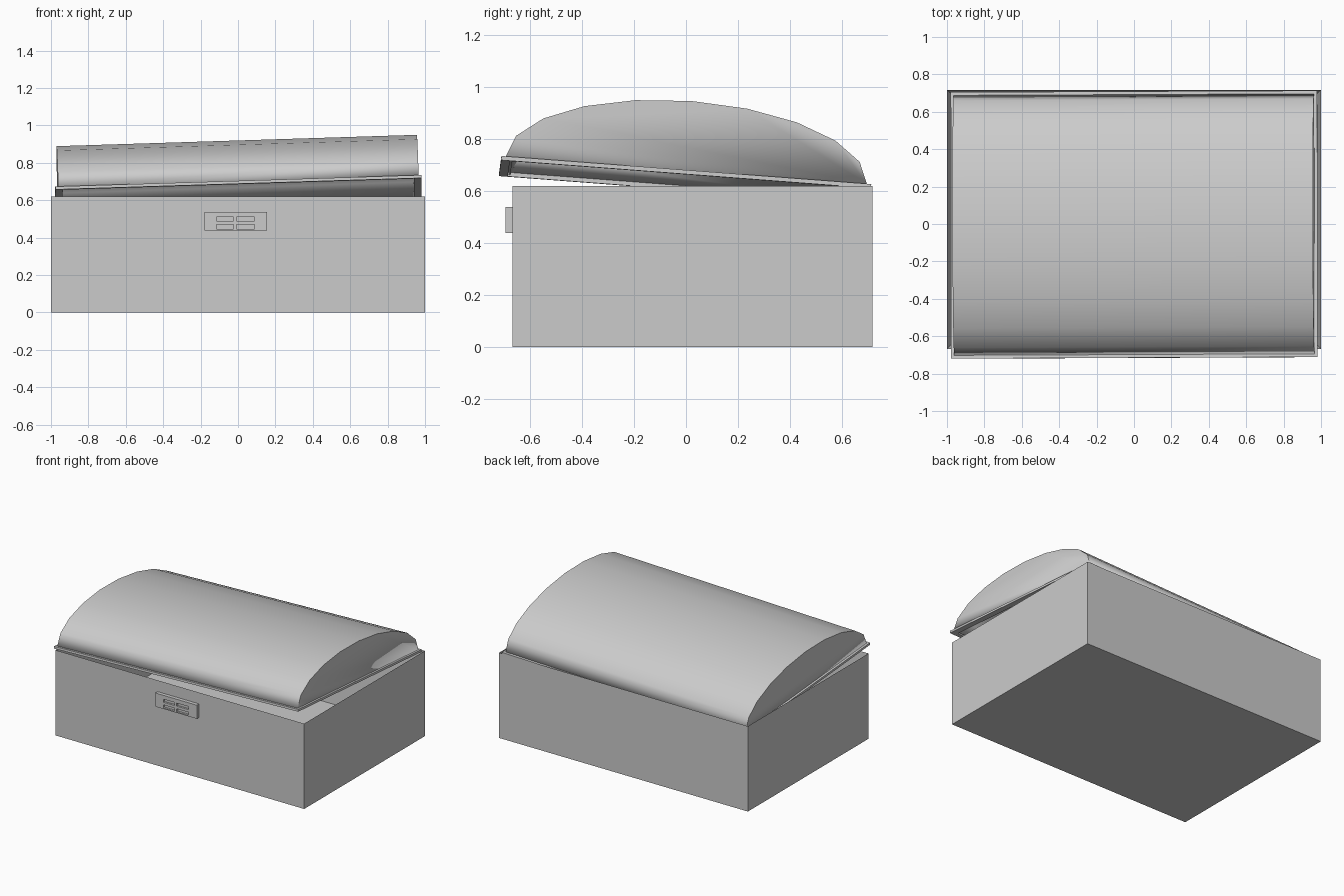
import bpy, bmesh
from math import sin, cos, pi, radians
from mathutils import Matrix, Vector, Euler

if "Cube" in bpy.data.objects:
    bpy.data.objects.remove(bpy.data.objects["Cube"])


def make(name, bm):
    bmesh.ops.recalc_face_normals(bm, faces=bm.faces)
    me = bpy.data.meshes.new(name)
    bm.to_mesh(me)
    bm.free()
    ob = bpy.data.objects.new(name, me)
    bpy.context.collection.objects.link(ob)
    return ob


def add_box(bm, lo, hi):
    lo, hi = Vector(lo), Vector(hi)
    m = Matrix.Translation((lo + hi) / 2) @ Matrix.Diagonal((*(hi - lo), 1))
    return bmesh.ops.create_cube(bm, size=1, matrix=m)["verts"]


# Hollow chest body: inset the top face and push it down to form the cavity
bm = bmesh.new()
add_box(bm, (-1, -0.668, 0), (1, 0.717, 0.62))
top = max(bm.faces, key=lambda f: f.calc_center_median().z)
bmesh.ops.inset_individual(bm, faces=[top], thickness=0.06)
bmesh.ops.translate(bm, verts=top.verts, vec=(0, 0, -0.56))
make("chest_body", bm)

# Latch plate with four recessed slots
bm = bmesh.new()
add_box(bm, (-0.179, -0.694, 0.439), (0.155, -0.66, 0.538))
plate = make("latch_plate", bm)
bm = bmesh.new()
for x0, x1 in ((-0.115, -0.025), (-0.008, 0.088)):
    for z in (0.447, 0.488):
        add_box(bm, (x0, -0.72, z), (x1, -0.68, z + 0.022))
cutter = make("slot_cutter", bm)
cutter.hide_render = True
cutter.hide_set(True)
mod = plate.modifiers.new("slots", "BOOLEAN")
mod.object = cutter
mod.solver = "EXACT"

# Lid pose: front raised, right side raised, slightly askew
pose = (Matrix.Translation((0.001, -0.003, 0.65))
        @ Euler((radians(-4.35), radians(-1.8), radians(0.25))).to_matrix().to_4x4())

# Flat lid rim: rectangular frame
bm = bmesh.new()
loops = []
for hx, hy, z in ((0.98, 0.714, -0.016), (0.98, 0.714, 0),
                  (0.94, 0.68, 0), (0.94, 0.68, -0.016)):
    loops.append([bm.verts.new((sx * hx, sy * hy, z))
                  for sx, sy in ((-1, -1), (1, -1), (1, 1), (-1, 1))])
for a, b in zip(loops, loops[1:] + loops[:1]):
    for i in range(4):
        j = (i + 1) % 4
        bm.faces.new((a[i], a[j], b[j], b[i]))
make("lid_rim", bm).matrix_world = pose

# Domed lid: ten-sided half ellipse, hollow and open below
bm = bmesh.new()
N = 10
ends = [[bm.verts.new((x, -0.697 * cos(pi * i / N), 0.267 * sin(pi * i / N)))
         for i in range(N + 1)] for x in (-0.964, 0.964)]
for i in range(N):
    bm.faces.new((ends[0][i], ends[1][i], ends[1][i + 1], ends[0][i + 1]))
for e in ends:
    bm.faces.new(e)
dome = make("lid_dome", bm)
# make sure the shell faces outward so it thickens inward
if max(dome.data.polygons, key=lambda p: p.center.z).normal.z < 0:
    dome.data.flip_normals()
dome.matrix_world = pose
bpy.context.view_layer.objects.active = dome
dome.select_set(True)
bpy.ops.object.shade_smooth_by_angle(angle=radians(50))
shell = dome.modifiers.new("shell", "SOLIDIFY")
shell.thickness = 0.024
shell.offset = -1
shell.use_even_offset = True
